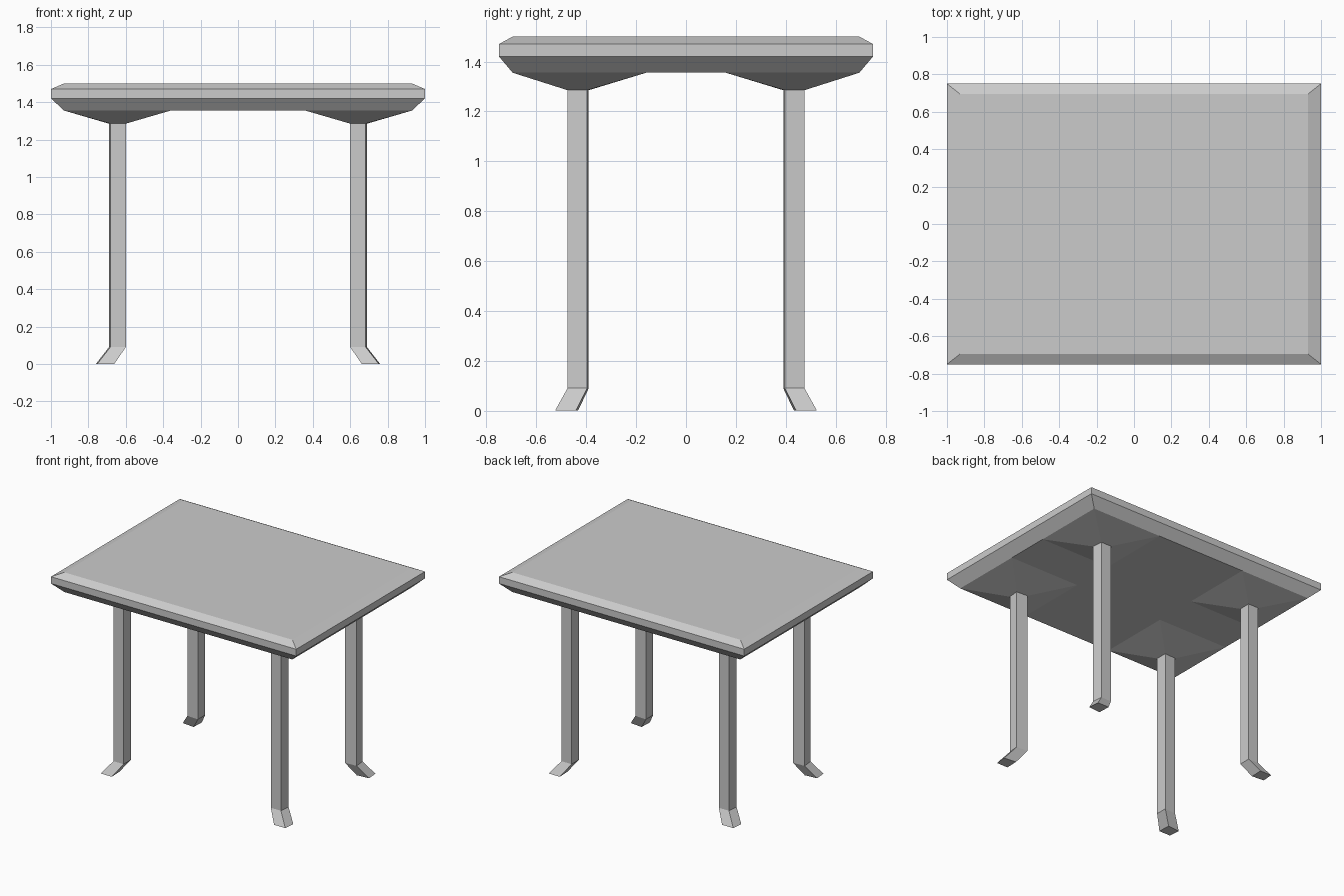
import bpy, bmesh

if "Cube" in bpy.data.objects:
    bpy.data.objects.remove(bpy.data.objects["Cube"])


def make_object(name, bm):
    mesh = bpy.data.meshes.new(name)
    bm.to_mesh(mesh)
    bm.free()
    obj = bpy.data.objects.new(name, mesh)
    bpy.context.collection.objects.link(obj)
    return obj


def loft(bm, rings):
    """Join successive counter-clockwise rings of points, listed from the top down."""
    loops = [[bm.verts.new(p) for p in ring] for ring in rings]
    for a, b in zip(loops, loops[1:]):
        for i in range(len(a)):
            j = (i + 1) % len(a)
            bm.faces.new((a[i], b[i], b[j], a[j]))
    return loops


def rect(x, y, z):
    return [(-x, -y, z), (x, -y, z), (x, y, z), (-x, y, z)]


RIM_X, RIM_Y, UNDER = 0.93, 0.695, 1.355   # underside rim
GAP_X, GAP_Y = 0.36, 0.16                  # inner edges of the leg flares

# Tabletop: bevelled slab
bm = bmesh.new()
loops = loft(bm, [rect(0.93, 0.695, 1.5), rect(1, 0.75, 1.47),
                  rect(1, 0.75, 1.42), rect(RIM_X, RIM_Y, UNDER)])
bm.faces.new(loops[0])

# Underside: cross-shaped panel, with the corner cells left open for the leg flares
xs = [-RIM_X, -GAP_X, GAP_X, RIM_X]
ys = [-RIM_Y, -GAP_Y, GAP_Y, RIM_Y]
for i in range(3):
    for j in range(3):
        if i == 1 or j == 1:
            x0, x1, y0, y1 = xs[i], xs[i + 1], ys[j], ys[j + 1]
            bm.faces.new([bm.verts.new((x, y, UNDER)) for x, y in
                          ((x0, y0), (x0, y1), (x1, y1), (x1, y0))])
bmesh.ops.remove_doubles(bm, verts=bm.verts, dist=1e-5)
make_object("tabletop", bm)

# Leg: wide flare, slim post and a foot kicked outwards, mirrored to four corners
flare = [(GAP_X, GAP_Y), (RIM_X, GAP_Y), (RIM_X, RIM_Y), (GAP_X, RIM_Y)]
post = [(0.60, 0.39), (0.69, 0.396), (0.683, 0.475), (0.60, 0.475)]
foot = [(0.665, 0.433), (0.76, 0.442), (0.753, 0.525), (0.662, 0.525)]
bm = bmesh.new()
loops = loft(bm, [[(x, y, z) for x, y in ring] for ring, z in
                  ((flare, UNDER), (post, 1.285), (post, 0.09), (foot, 0))])
bm.faces.new(loops[-1][::-1])
legs = make_object("legs", bm)
mirror = legs.modifiers.new("four_corners", 'MIRROR')
mirror.use_axis = (True, True, False)
mirror.use_mirror_merge = False
